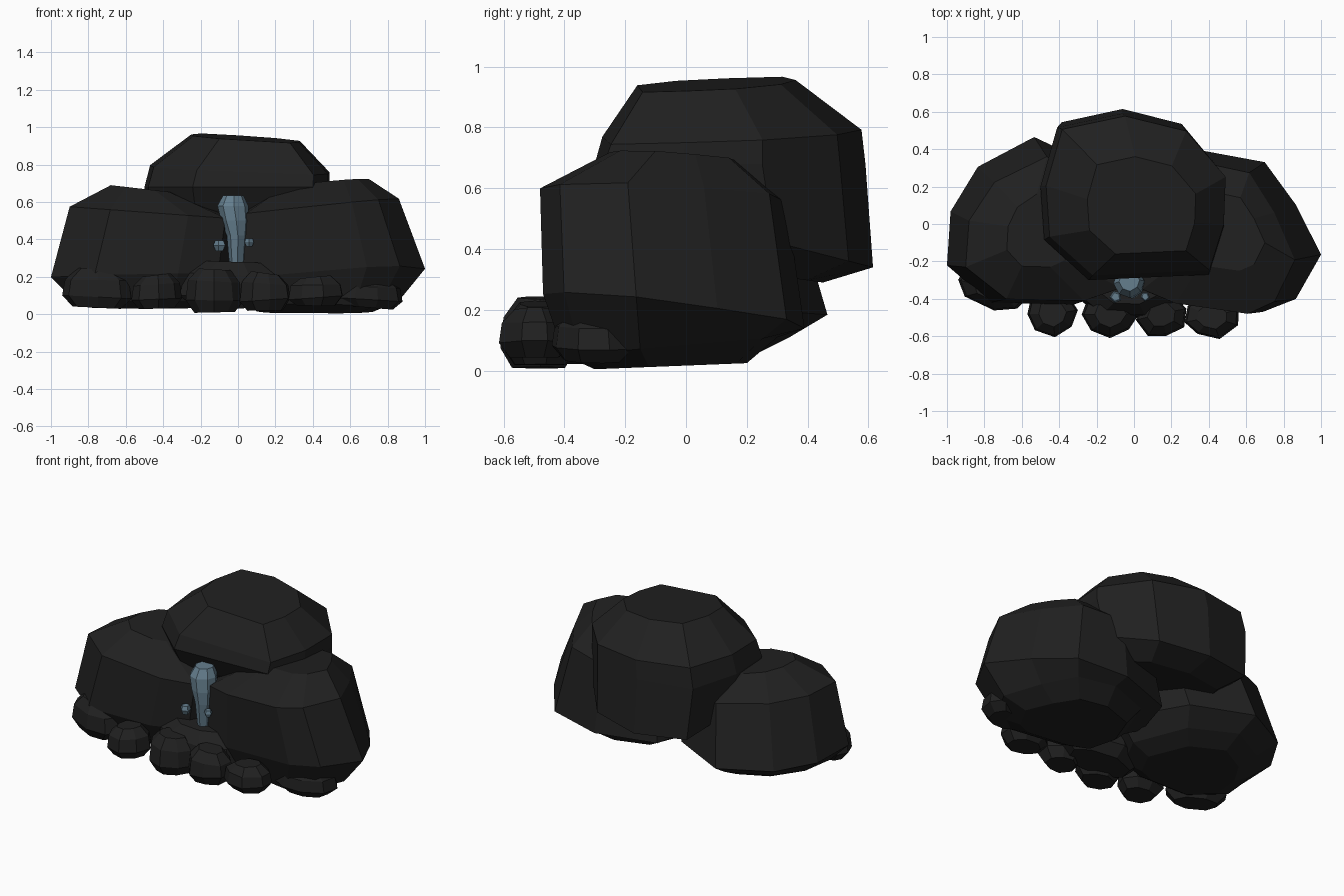
import bpy, bmesh, math, random

random.seed(4)


def material(name, rgb):
    m = bpy.data.materials.new(name)
    m.diffuse_color = (*rgb, 1)
    return m


ROCK = material("dark rock", (0.0145, 0.0145, 0.0145))
WATER = material("blue water", (0.13, 0.21, 0.27))


def unit(outline):
    """Stretch an outline so it fills -1..1 both ways."""
    xs, ys = zip(*outline)
    mx, my = (max(xs) + min(xs)) / 2, (max(ys) + min(ys)) / 2
    hx, hy = (max(xs) - min(xs)) / 2, (max(ys) - min(ys)) / 2
    return [((x - mx) / hx, (y - my) / hy) for x, y in outline]


def loft(name, outline, levels, mat):
    """Stack one outline; level = z, x0, x1, y0, y1, rise along x, rise along y."""
    pts = unit(outline)
    bm = bmesh.new()
    rings = []
    for z, x0, x1, y0, y1, tx, ty in levels:
        rings.append([bm.verts.new(((x0 + x1) / 2 + px * (x1 - x0) / 2,
                                    (y0 + y1) / 2 + py * (y1 - y0) / 2,
                                    z + tx * px + ty * py)) for px, py in pts])
    n = len(pts)
    for a, b in zip(rings, rings[1:]):
        for i in range(n):
            j = (i + 1) % n
            bm.faces.new((a[i], a[j], b[j], b[i]))
    bm.faces.new(rings[0][::-1])
    bm.faces.new(rings[-1])
    bmesh.ops.recalc_face_normals(bm, faces=bm.faces)
    me = bpy.data.meshes.new(name)
    bm.to_mesh(me)
    bm.free()
    me.materials.append(mat)
    ob = bpy.data.objects.new(name, me)
    bpy.context.collection.objects.link(ob)
    return ob


def rough_circle(n, rough=0.12):
    a0 = random.random()
    return [(math.cos(a0 + i * math.tau / n) * (1 + random.uniform(-rough, rough)),
             math.sin(a0 + i * math.tau / n) * (1 + random.uniform(-rough, rough)))
            for i in range(n)]


# Back boulder, highest, resting on the two front ones
loft("back_boulder",
     [(-0.25, -0.29), (0.40, -0.26), (0.48, 0.0), (0.49, 0.27), (0.27, 0.53),
      (-0.07, 0.615), (-0.42, 0.54), (-0.51, 0.22), (-0.49, -0.07)],
     [(0.33, -0.36, 0.36, -0.12, 0.45, 0, -0.04),
      (0.45, -0.47, 0.46, -0.24, 0.615, 0, -0.11),
      (0.68, -0.50, 0.49, -0.30, 0.59, 0, 0.0),
      (0.775, -0.47, 0.49, -0.275, 0.577, -0.02, 0.015),
      (0.942, -0.25, 0.33, -0.16, 0.36, -0.018, 0.012)], ROCK)

# Right boulder, reaching in behind the cleft
loft("right_boulder",
     [(0.24, -0.42), (0.70, -0.48), (0.87, -0.41), (1.0, -0.17), (0.87, 0.10),
      (0.71, 0.33), (0.40, 0.39), (0.05, 0.27), (-0.06, -0.05), (0.03, -0.34)],
     [(0.015, 0.10, 0.72, -0.30, 0.20, 0, 0.01),
      (0.08, 0.03, 0.86, -0.40, 0.30, 0, 0.03),
      (0.19, -0.10, 1.0, -0.47, 0.39, 0.04, -0.045),
      (0.57, -0.03, 0.86, -0.48, 0.33, 0.045, -0.01),
      (0.70, 0.22, 0.70, -0.25, 0.17, 0.02, -0.01)], ROCK)

# Left boulder, meeting the right one in the cleft
loft("left_boulder",
     [(-0.76, -0.42), (-0.30, -0.43), (-0.08, -0.35), (0.05, -0.10), (-0.15, 0.3),
      (-0.52, 0.47), (-0.83, 0.31), (-0.98, 0.07), (-1.0, -0.22)],
     [(0.04, -0.78, -0.20, -0.30, 0.22, 0, 0.01),
      (0.09, -0.88, -0.08, -0.36, 0.34, 0, 0.02),
      (0.20, -1.0, 0.02, -0.43, 0.465, 0.01, -0.015),
      (0.54, -0.90, 0.05, -0.41, 0.36, -0.035, 0.0),
      (0.67, -0.68, -0.33, -0.23, 0.16, -0.02, 0.0)], ROCK)

# Small stones along the front edge: x0, x1, y0, y1, z0, z1, slope of y along x
STONES = [(-0.94, -0.57, -0.46, -0.24, 0.035, 0.24, -0.3),
          (-0.57, -0.30, -0.605, -0.36, 0.03, 0.21, 0),
          (-0.28, 0.03, -0.61, -0.36, 0.01, 0.24, 0),
          (0.01, 0.28, -0.60, -0.36, 0.02, 0.22, 0),
          (0.27, 0.56, -0.615, -0.38, 0.045, 0.20, 0),
          (0.53, 0.88, -0.44, -0.20, 0.035, 0.19, 0.3),
          (-0.31, 0.27, -0.50, -0.18, 0.03, 0.28, 0)]
for k, (x0, x1, y0, y1, z0, z1, slope) in enumerate(STONES):
    levels = []
    for f, s in ((0, 0.7), (0.28, 1), (0.72, 0.92), (1, 0.55)):
        cx, cy = (x0 + x1) / 2, (y0 + y1) / 2
        hx, hy = (x1 - x0) / 2 * s, (y1 - y0) / 2 * s
        levels.append((z0 + (z1 - z0) * f, cx - hx, cx + hx, cy - hy, cy + hy,
                       random.uniform(-0.012, 0.012), 0.0))
    ob = loft(f"front_stone_{k + 1}", rough_circle(8), levels, ROCK)
    for v in ob.data.vertices:
        v.co.y += slope * (v.co.x - (x0 + x1) / 2)

# Spring of water falling from the cleft
loft("water_fall", rough_circle(8, 0.06),
     [(0.25, -0.045, 0.035, -0.38, -0.25, 0, 0),
      (0.42, -0.06, 0.05, -0.395, -0.25, 0, 0),
      (0.50, -0.09, 0.06, -0.40, -0.24, 0, 0),
      (0.58, -0.11, 0.055, -0.395, -0.23, 0, 0),
      (0.635, -0.08, 0.03, -0.36, -0.25, 0, 0)], WATER)

# Splash drops
for k, (x, y, z, r) in enumerate([(-0.10, -0.39, 0.368, 0.032), (0.06, -0.39, 0.385, 0.025)]):
    loft(f"splash_drop_{k + 1}", rough_circle(5),
         [(z - r * 0.9, x - r * 0.6, x + r * 0.6, y - r * 0.6, y + r * 0.6, 0, 0),
          (z, x - r, x + r, y - r, y + r, 0, 0),
          (z + r * 0.8, x - r * 0.7, x + r * 0.7, y - r * 0.7, y + r * 0.7, 0, 0)], WATER)
